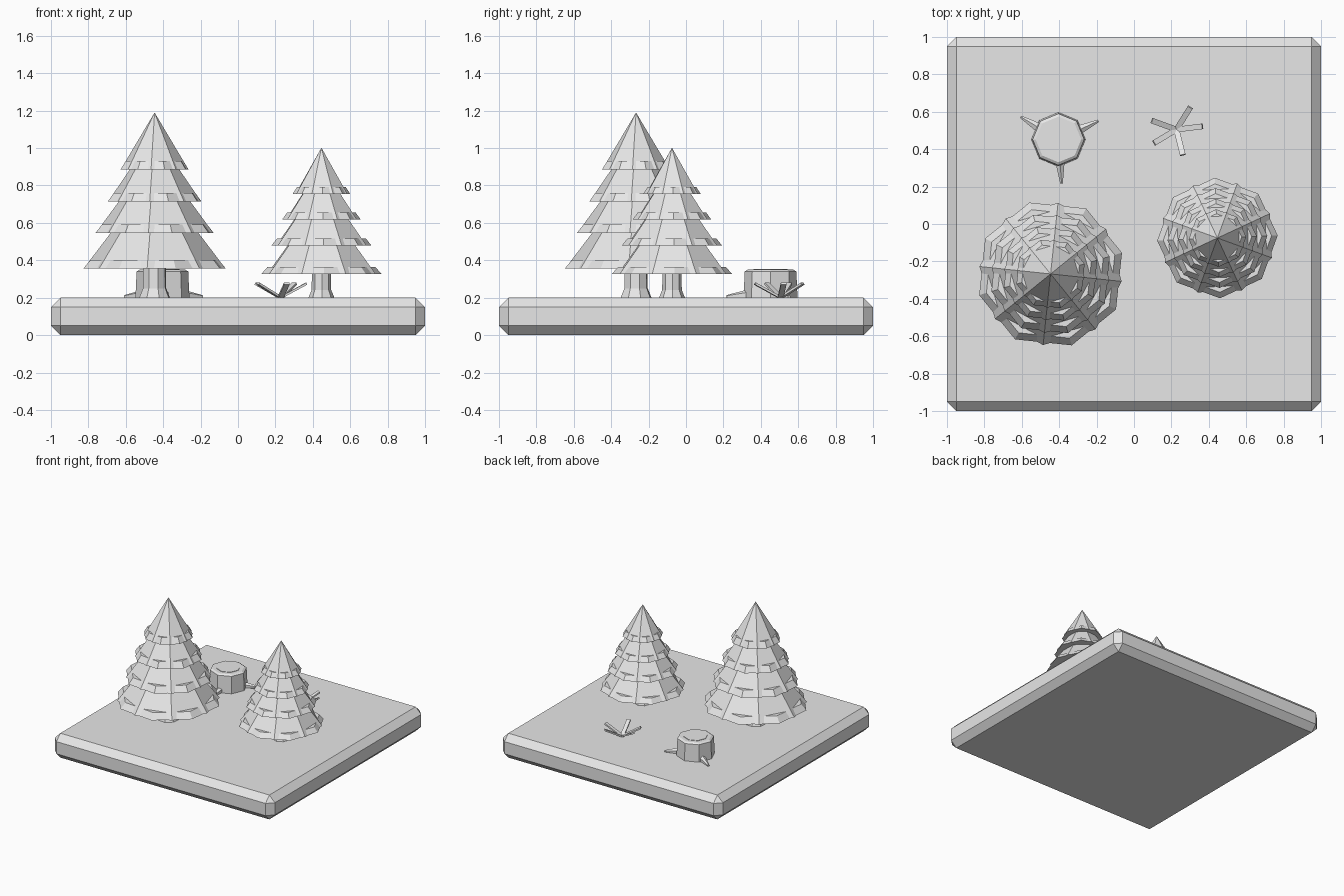
import bpy, bmesh, math
from mathutils import Vector, Matrix

cube = bpy.data.objects.get("Cube")
if cube:
    bpy.data.objects.remove(cube, do_unlink=True)

gray = bpy.data.materials.new("light_gray")
gray.use_nodes = True
gray.diffuse_color = (0.8, 0.8, 0.8, 1)
gray.node_tree.nodes["Principled BSDF"].inputs["Base Color"].default_value = (0.8, 0.8, 0.8, 1)

GROUND = 0.2


def finish(name, bm, loc=(0, 0, 0), turn=0, scale=1):
    bmesh.ops.recalc_face_normals(bm, faces=bm.faces)
    mesh = bpy.data.meshes.new(name)
    bm.to_mesh(mesh)
    bm.free()
    mesh.materials.append(gray)
    ob = bpy.data.objects.new(name, mesh)
    ob.location = loc
    ob.rotation_euler.z = math.radians(turn)
    ob.scale = (scale,) * 3
    bpy.context.collection.objects.link(ob)
    return ob


def lathe(name, profile, sides=8, **place):
    """Closed faceted solid from (radius, height) pairs."""
    bm = bmesh.new()
    rings = []
    for r, z in profile:
        count = sides if r > 0 else 1
        rings.append([bm.verts.new((r * math.cos(math.tau * i / sides),
                                    r * math.sin(math.tau * i / sides), z))
                      for i in range(count)])
    for low, high in zip(rings, rings[1:]):
        for i in range(sides):
            j = (i + 1) % sides
            if len(high) == 1:
                bm.faces.new((low[i], low[j], high[0]))
            else:
                bm.faces.new((low[i], low[j], high[j], high[i]))
    bm.faces.new(rings[0])
    if len(rings[-1]) > 1:
        bm.faces.new(rings[-1])
    return finish(name, bm, **place)


def along(start, end):
    """Matrix at the middle of a segment, with its z axis along it."""
    a, b = Vector(start), Vector(end)
    turn = (b - a).to_track_quat('Z', 'Y').to_matrix().to_4x4()
    return Matrix.Translation((a + b) / 2) @ turn, (b - a).length


def polar(radius, degrees, z):
    a = math.radians(degrees)
    return radius * math.cos(a), radius * math.sin(a), z


# Chamfered ground slab
bm = bmesh.new()
bmesh.ops.create_cube(bm, size=2, matrix=Matrix.Translation((0, 0, 0.1)) @ Matrix.Diagonal((1, 1, 0.1, 1)))
bmesh.ops.bevel(bm, geom=bm.edges[:], offset=0.05, segments=1, affect='EDGES')
finish("ground_slab", bm)


# Pine: flared trunk, four cones, and a rim turned half a side around each cone
def pine(name, x, y, turn, scale):
    place = dict(loc=(x, y, GROUND), scale=scale)
    lathe(name + "_trunk", [(0.09, -0.01), (0.065, 0.05), (0.062, 0.2)], turn=turn, **place)
    tiers = [(0.398, 0.155, 0.5), (0.33, 0.345, 0.43), (0.26, 0.515, 0.365), (0.19, 0.685, 0.305)]
    for n, (r, z, height) in enumerate(tiers, 1):
        lathe(f"{name}_foliage_{n}", [(r * 0.96, z), (0, z + height)], turn=turn + 22.5, **place)
        lathe(f"{name}_rim_{n}", [(r, z), (r * 0.95 - 0.02, z + 0.046)], turn=turn, **place)


pine("large_pine", -0.446, -0.267, 16.5, 1)
pine("small_pine", 0.446, -0.075, 2.5, 0.81)

# Stump with a raised heart ring and three roots
stump = (-0.404, 0.452, GROUND)
lathe("stump", [(0.145, -0.01), (0.138, 0.14), (0.122, 0.15)], loc=stump)
lathe("stump_heart", [(0.09, 0.14), (0.09, 0.153)], loc=stump)
for n, angle in enumerate((25, 149, -86), 1):
    bm = bmesh.new()
    matrix, length = along(polar(0.11, angle, 0.016), polar(0.235, angle, 0.006))
    bmesh.ops.create_cone(bm, cap_ends=True, segments=6, radius1=0.03, radius2=0.008,
                          depth=length, matrix=matrix)
    finish(f"stump_root_{n}", bm, loc=stump)

# Tuft of five leaning blades
for n, angle in enumerate((58, 7, -76, -149, 160), 1):
    bm = bmesh.new()
    matrix, length = along((0, 0, 0), polar(0.14, angle, 0.075))
    # Keep the wide side of each blade horizontal
    out = Vector(polar(0.14, angle, 0.075)).normalized()
    side = Vector((0, 0, 1)).cross(out).normalized()
    basis = Matrix((side, out.cross(side), out)).transposed().to_4x4()
    matrix = Matrix.Translation(matrix.translation) @ basis
    bmesh.ops.create_cube(bm, size=1, matrix=matrix @ Matrix.Diagonal((0.03, 0.012, length, 1)))
    finish(f"grass_blade_{n}", bm, loc=(0.227, 0.505, GROUND))
